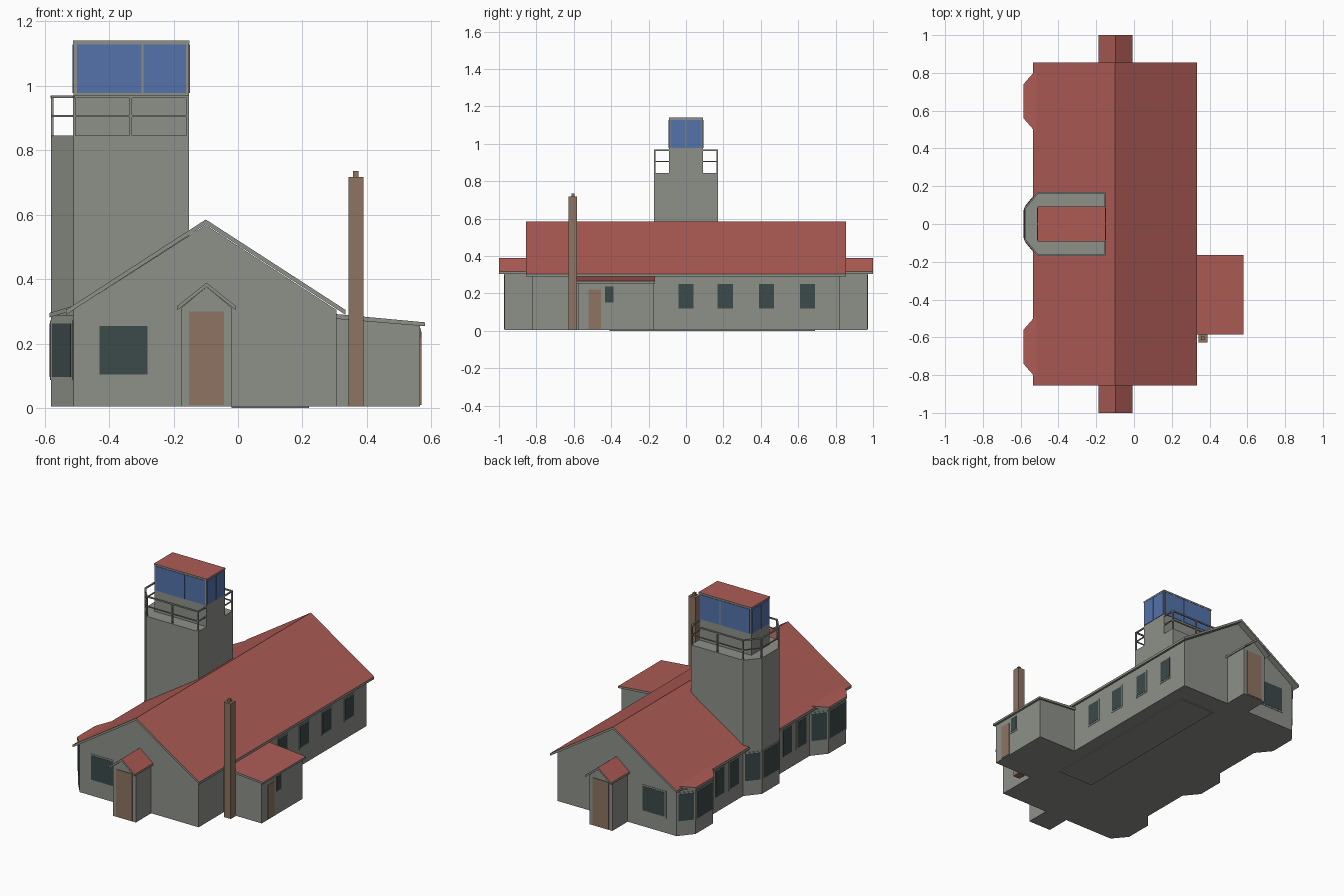
import bpy, bmesh, math
from mathutils import Vector, Matrix

if "Cube" in bpy.data.objects:
    bpy.data.objects.remove(bpy.data.objects["Cube"])


def material(name, rgb):
    m = bpy.data.materials.new(name)
    m.diffuse_color = (*rgb, 1)
    m.use_nodes = True
    m.node_tree.nodes["Principled BSDF"].inputs["Base Color"].default_value = m.diffuse_color
    return m


GREY = material("grey wall", (0.27, 0.28, 0.25))
RED = material("red roof", (0.42, 0.105, 0.09))
BROWN = material("brown wood", (0.27, 0.175, 0.12))
DARK = material("dark glass", (0.045, 0.068, 0.068))
BLUE = material("blue glass", (0.088, 0.17, 0.41))
G = 0.005  # floor level


def finish(name, bm, mat, roof=False):
    bmesh.ops.recalc_face_normals(bm, faces=bm.faces[:])
    bm.normal_update()
    me = bpy.data.meshes.new(name)
    me.materials.append(mat)
    if roof:  # upward faces are red, edges and soffits grey
        me.materials.append(RED)
        for f in bm.faces:
            f.material_index = 1 if f.normal.z > 0.3 else 0
    bm.to_mesh(me)
    bm.free()
    ob = bpy.data.objects.new(name, me)
    bpy.context.collection.objects.link(ob)
    return ob


def prism(name, pts, axis, a, b, mat=GREY, roof=False, warp=None):
    """Extrude a profile: axis 'z' takes (x, y) points, axis 'y' takes (x, z) points."""
    bm = bmesh.new()
    put = (lambda p, t: (p[0], p[1], t)) if axis == 'z' else (lambda p, t: (p[0], t, p[1]))
    lo = [bm.verts.new(put(p, a)) for p in pts]
    hi = [bm.verts.new(put(p, b)) for p in pts]
    bm.faces.new(lo)
    bm.faces.new(hi)
    n = len(pts)
    for i in range(n):
        j = (i + 1) % n
        bm.faces.new((lo[i], lo[j], hi[j], hi[i]))
    if warp:
        for v in bm.verts:
            v.co.z += warp(v.co)
    return finish(name, bm, mat, roof)


def box(name, x0, x1, y0, y1, z0, z1, mat=GREY, roof=False):
    return prism(name, [(x0, y0), (x1, y0), (x1, y1), (x0, y1)], 'z', z0, z1, mat, roof)


def plate(name, x, y, angle, width, z0, z1, mat, t=0.004):
    """Thin upright panel centred on a wall point, facing the given angle."""
    bm = bmesh.new()
    m = (Matrix.Translation((x, y, (z0 + z1) / 2)) @ Matrix.Rotation(math.radians(angle), 4, 'Z')
         @ Matrix.Diagonal((2 * t, width, z1 - z0, 1)))
    bmesh.ops.create_cube(bm, size=1, matrix=m)
    return finish(name, bm, mat)


def window(name, x, y, angle, width, z0, z1, mat=DARK):
    plate(name + "_frame", x, y, angle, width + 0.018, z0 - 0.009, z1 + 0.009, GREY, 0.0025)
    plate(name + "_glass", x, y, angle, width, z0, z1, mat, 0.004)


def bar(name, p, q, r=0.004):
    """Square bar between two points."""
    p, q = Vector(p), Vector(q)
    d = q - p
    bm = bmesh.new()
    m = (Matrix.Translation((p + q) / 2) @ d.to_track_quat('Z', 'Y').to_matrix().to_4x4()
         @ Matrix.Diagonal((2 * r, 2 * r, d.length + 2 * r, 1)))
    bmesh.ops.create_cube(bm, size=1, matrix=m)
    return finish(name, bm, GREY)


def gable_roof(name, cx, half_l, half_r, ridge, slope, t, y0, y1):
    l, r = cx - half_l, cx + half_r
    zl, zr = ridge - half_l * slope, ridge - half_r * slope
    prism(name, [(cx, ridge), (r, zr), (r, zr - t), (cx, ridge - t), (l, zl - t), (l, zl)],
          'y', y0, y1, GREY, True)


def bay_outline(c, right):
    return [(right, c - 0.17), (-0.51, c - 0.17), (-0.58, c - 0.085),
            (-0.58, c + 0.085), (-0.51, c + 0.17), (right, c + 0.17)]


def bay_windows(name, c):
    a = math.degrees(math.atan2(0.07, 0.085))
    window(name + "_middle", -0.58, c, 180, 0.15, 0.097, 0.263)
    for s in (-1, 1):
        window(name + "_side", -0.545, c + s * 0.1275, 180 - s * a, 0.09, 0.097, 0.263)


# main hall and roof
prism("hall_walls", [(-0.51, G), (0.305, G), (0.305, 0.305), (-0.1, 0.568), (-0.51, 0.305)],
      'y', -0.82, 0.82)
gable_roof("hall_roof", -0.1, 0.434, 0.433, 0.585, 0.647, 0.015, -0.855, 0.855)
box("foundation", -0.02, 0.22, -0.41, 0.69, 0, G)

# porches and gable windows at both ends
for s, end in ((-1, "front"), (1, "back")):
    y0, y1 = sorted((s * 0.8, s * 0.97))
    prism(end + "_porch", [(-0.175, G), (-0.02, G), (-0.02, 0.312), (-0.0975, 0.376), (-0.175, 0.312)],
          'y', y0, y1)
    y0, y1 = sorted((s * 0.81, s * 1.0))
    gable_roof(end + "_porch_roof", -0.0975, 0.09, 0.09, 0.389, 0.8, 0.013, y0, y1)
    plate(end + "_door", -0.0975, s * 0.97, s * 90, 0.108, 0.01, 0.30, BROWN)
    window(end + "_gable_window", -0.355, s * 0.82, s * 90, 0.15, 0.105, 0.255)

# bays on the left wall with lean-to roofs
for s in (-1, 1):
    c = s * 0.65
    prism("bay", bay_outline(c, -0.45), 'z', G, 0.287)
    bay_windows("bay_window", c)
    pts = [(-0.44, c - 0.165), (-0.52, c - 0.165), (-0.585, c - 0.09),
           (-0.585, c + 0.09), (-0.52, c + 0.165), (-0.44, c + 0.165)]
    prism("bay_roof", pts, 'z', 0.281, 0.295, GREY, True, lambda v: (v.x + 0.585) * 0.3)
    for y in (0.26, 0.40):
        window("left_window", -0.51, s * y, 180, 0.085, 0.10, 0.26)

# right wall windows
for y in (0, 0.21, 0.43, 0.65):
    window("right_window", 0.305, y, 0, 0.082, 0.12, 0.25)

# annex with sloping roof
prism("annex", [(0.25, G), (0.565, G), (0.565, 0.256), (0.25, 0.282)], 'y', -0.575, -0.175)
prism("annex_roof", [(0.29, 0.278), (0.58, 0.254), (0.58, 0.266), (0.29, 0.293)],
      'y', -0.585, -0.165, GREY, True)
plate("annex_door", 0.565, -0.487, 0, 0.066, 0.01, 0.22, BROWN)
window("annex_window", 0.565, -0.41, 0, 0.045, 0.15, 0.238)

# chimney
box("chimney", 0.342, 0.389, -0.627, -0.582, G, 0.717, BROWN)
box("chimney_pot", 0.356, 0.373, -0.613, -0.596, 0.71, 0.735, BROWN)

# tower shaft
prism("tower", bay_outline(0, -0.152), 'z', G, 0.845)
bay_windows("tower_window", 0)

# lookout cab
box("cab", -0.51, -0.152, -0.09, 0.09, 0.84, 1.132)
box("cab_roof", -0.512, -0.15, -0.092, 0.092, 1.13, 1.14, GREY, True)
for s in (-1, 1):
    plate("cab_side_window", -0.4, s * 0.09, 90, 0.2, 0.977, 1.128, BLUE, 0.003)
    plate("cab_side_window", -0.2275, s * 0.09, 90, 0.132, 0.977, 1.128, BLUE, 0.003)
    for x in (-0.51, -0.152):
        plate("cab_end_window", x, s * 0.044, 0, 0.08, 0.977, 1.128, BLUE, 0.003)

# balcony railing
for s in (-1, 1):
    path = [(-0.156, s * 0.092), (-0.156, s * 0.166), (-0.332, s * 0.166), (-0.508, s * 0.166),
            (-0.576, s * 0.084), (-0.576, 0)]
    for p, q in zip(path, path[1:]):
        bar("rail_top", (*p, 0.966), (*q, 0.966))
        bar("rail_middle", (*p, 0.906), (*q, 0.906), 0.003)
    for p in path[1:5]:
        bar("rail_post", (*p, 0.845), (*p, 0.966))
